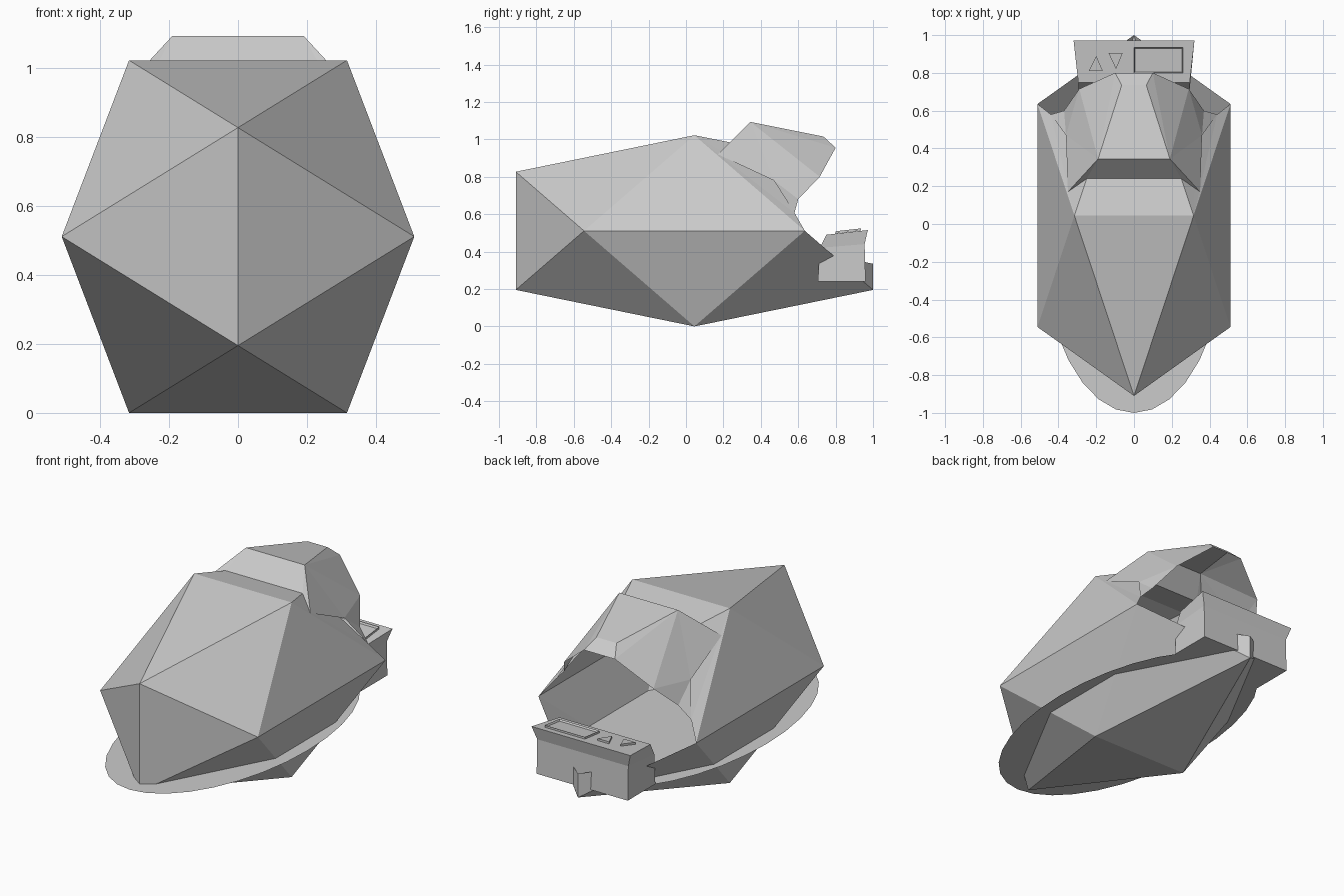
import bpy, bmesh
from mathutils import Vector, Matrix

if "Cube" in bpy.data.objects:
    bpy.data.objects.remove(bpy.data.objects["Cube"])


def make_object(name, bm):
    bmesh.ops.remove_doubles(bm, verts=bm.verts, dist=0.0005)
    bmesh.ops.recalc_face_normals(bm, faces=bm.faces)
    mesh = bpy.data.meshes.new(name)
    bm.to_mesh(mesh)
    bm.free()
    ob = bpy.data.objects.new(name, mesh)
    bpy.context.collection.objects.link(ob)
    return ob


def add_face(bm, pts):
    return bm.faces.new([bm.verts.new(p) for p in pts])


def mirrored_faces(bm, faces):
    for pts in faces:
        add_face(bm, pts)
        add_face(bm, [(-x, y, z) for x, y, z in reversed(pts)])


# Stretched icosahedron shell, centred at (0, .045, .51)
CY, CZ, R, LY = 0.045, 0.511, 0.511, 0.955
G = 1.618034
bm = bmesh.new()
for s in (-1, 1):
    for t in (-1, 1):
        bm.verts.new((s * R / G, CY, CZ + t * R))
        bm.verts.new((s * R, CY + t * LY / G, CZ))
        bm.verts.new((0, CY + s * LY, CZ + t * R / G))
bmesh.ops.convex_hull(bm, input=bm.verts)
# Open the upper rear for the cockpit
tip = max(bm.verts, key=lambda v: v.co.y * 10 + v.co.z)
bmesh.ops.delete(bm, geom=[tip], context='VERTS')

# Remaining shell around the cockpit opening
A = (R / G, CY, CZ + R)
B = (R, CY + LY / G, CZ)
b0 = (0.25, 0.24, 0.983)
rim5 = (0.44, 0.58, 0.607)
add_face(bm, [A, (-A[0], A[1], A[2]), (-b0[0], b0[1], b0[2]), b0])
mirrored_faces(bm, [
    [A, B, rim5], [A, rim5, (0.327, 0.47, 0.78)], [A, (0.327, 0.47, 0.78), b0],
    [(0, 1, 0.195), (0, 1, 0.335), (0.1, 0.927, 0.35), (0.1, 0.927, 0.257)],
])
make_object("hull", bm)

# Faceted hood over the cockpit
h0 = (0.19, 0.345, 1.093)
h1 = (0.065, 0.735, 1.015)
h2 = (0.10, 0.80, 0.955)
h3 = (0.29, 0.715, 0.80)
h4 = (0.37, 0.60, 0.68)
s0 = (0.35, 0.17, 0.92)
s1 = (0.36, 0.47, 0.78)
bm = bmesh.new()
for p, q in ((b0, h0), (h0, h1), (h1, h2)):
    add_face(bm, [p, q, (-q[0], q[1], q[2]), (-p[0], p[1], p[2])])
mirrored_faces(bm, [
    [b0, h0, s0], [h0, h1, h2], [h0, h2, h3], [h0, h3, s1], [h0, s1, s0],
    [s1, h3, h4], [s1, h4, rim5],
])
make_object("hood", bm)

# Elliptical floor plate
bm = bmesh.new()
bmesh.ops.create_circle(bm, cap_ends=True, segments=32, radius=1)
bmesh.ops.transform(bm, verts=bm.verts,
                    matrix=Matrix.Translation((0, -0.05, 0.24)) @ Matrix.Diagonal((0.49, 0.95, 1, 1)))
make_object("floor_plate", bm)

# Console: stacked rings (half width, front y, back y, front z, back z)
bm = bmesh.new()
rings = []
for w, y0, y1, z0, z1 in ((0.295, 0.705, 0.96, 0.24, 0.24),
                          (0.295, 0.715, 0.955, 0.42, 0.44),
                          (0.295, 0.75, 0.972, 0.49, 0.515)):
    wb = 0.32 if z1 > 0.5 else w
    rings.append([bm.verts.new(p) for p in
                  ((-w, y0, z0), (w, y0, z0), (wb, y1, z1), (-wb, y1, z1))])
for lo, hi in zip(rings, rings[1:]):
    for i in range(4):
        j = (i + 1) % 4
        bm.faces.new((lo[i], lo[j], hi[j], hi[i]))
bm.faces.new(rings[0])
bm.faces.new(rings[-1])
make_object("console", bm)


# Raised buttons and screen on the sloping console top
def raised(name, outline, inset=0.0):
    bm = bmesh.new()
    f = add_face(bm, [(x, y, 0.491 + (y - 0.75) * 0.113) for x, y in outline])
    ext = bmesh.ops.extrude_face_region(bm, geom=[f])["geom"]
    top = [v for v in ext if isinstance(v, bmesh.types.BMVert)]
    bmesh.ops.translate(bm, verts=top, vec=Vector((0, 0, 0.012)))
    if inset:
        face = [g for g in ext if isinstance(g, bmesh.types.BMFace)]
        bmesh.ops.inset_region(bm, faces=face, thickness=inset, depth=0)
        bmesh.ops.translate(bm, verts=face[0].verts, vec=Vector((0, 0, -0.01)))
    make_object(name, bm)


raised("up_button", [(-0.24, 0.81), (-0.165, 0.81), (-0.2, 0.89)])
raised("down_button", [(-0.135, 0.905), (-0.095, 0.82), (-0.06, 0.905)])
raised("screen", [(0, 0.80), (0.26, 0.80), (0.26, 0.935), (0, 0.935)], 0.008)
